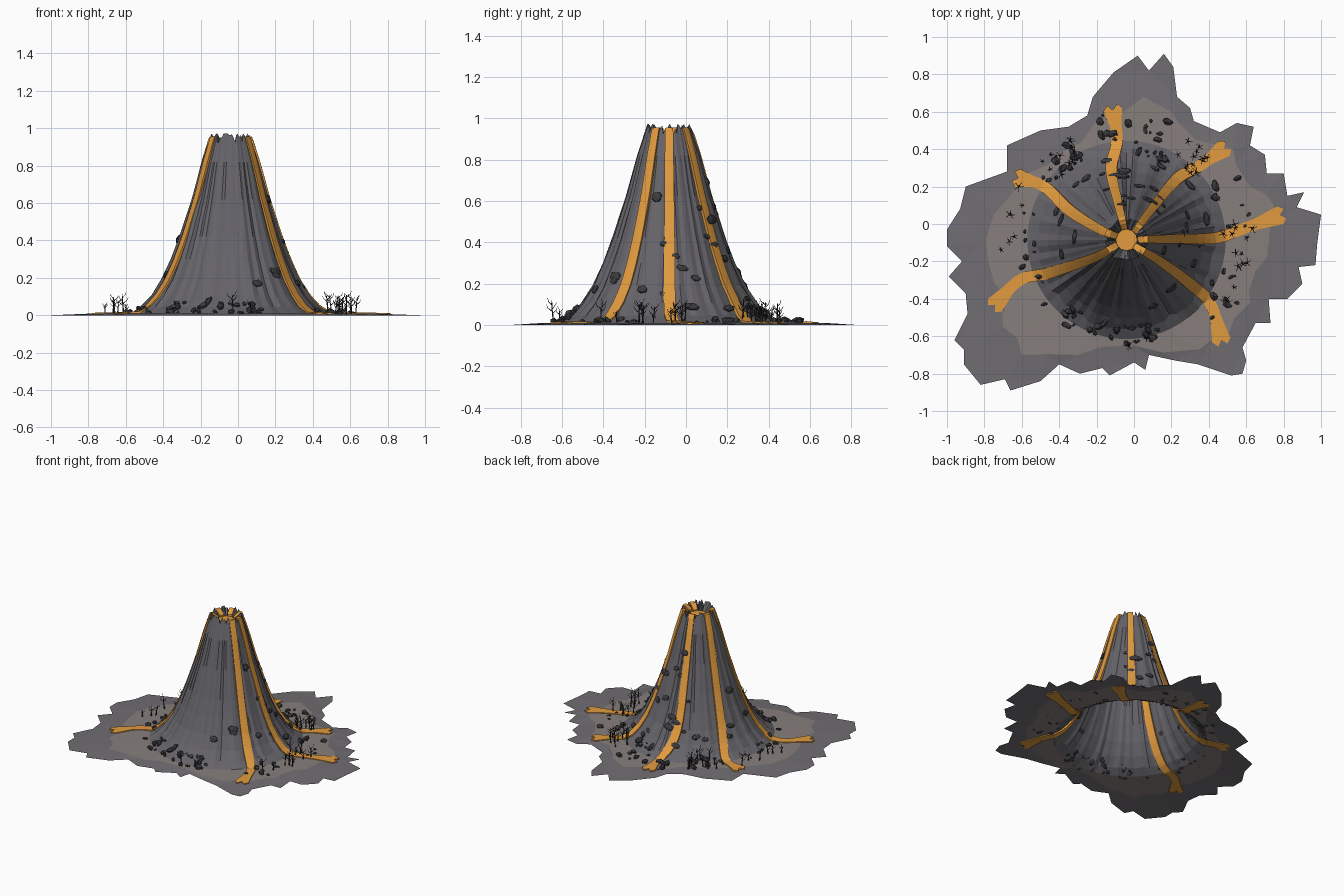
import bpy, bmesh, math, random
from mathutils import Vector, Matrix

if "Cube" in bpy.data.objects:
    bpy.data.objects.remove(bpy.data.objects["Cube"])

random.seed(7)
CX, CY = -0.04, -0.085
# slope profile (radius, height) shared by the cone, lava and rocks
SLOPE = [(0.108, 0.95), (0.15, 0.82), (0.205, 0.62), (0.27, 0.42), (0.315, 0.3),
         (0.365, 0.19), (0.42, 0.105), (0.475, 0.045), (0.53, 0.012)]


def height(r):
    pts = [(0, 0.905), (0.05, 0.91), (0.095, 0.945)] + SLOPE + [(0.7, 0.009), (1.2, 0.0)]
    for (r0, z0), (r1, z1) in zip(pts, pts[1:]):
        if r <= r1:
            return z0 + (z1 - z0) * (r - r0) / (r1 - r0)
    return 0.0


def ground_point(x, y):
    return Vector((x, y, height(math.hypot(x - CX, y - CY))))


def slope_normal(x, y):
    dx, dy = x - CX, y - CY
    r = max(math.hypot(dx, dy), 1e-4)
    if r < 0.1:
        return Vector((0, 0, 1))
    g = (height(r + 0.02) - height(r - 0.02)) / 0.04
    return Vector((-g * dx / r, -g * dy / r, 1)).normalized()


def material(name, col):
    m = bpy.data.materials.new(name)
    m.diffuse_color = (*col, 1)
    m.use_nodes = True
    m.node_tree.nodes["Principled BSDF"].inputs["Base Color"].default_value = m.diffuse_color
    return m


STONE = material("stone", (0.13, 0.125, 0.14))
ASH = material("ash", (0.24, 0.21, 0.20))
DIRT = material("dirt", (0.165, 0.155, 0.17))
LAVA = material("lava", (0.76, 0.33, 0.05))
DARK = material("dark_rock", (0.045, 0.045, 0.05))
WOOD = material("burnt_wood", (0.03, 0.027, 0.025))


def finish(bm, name, mat):
    for v in bm.verts:
        v.co.z = max(v.co.z, 0)
    me = bpy.data.meshes.new(name)
    bm.to_mesh(me)
    bm.free()
    me.materials.append(mat)
    ob = bpy.data.objects.new(name, me)
    bpy.context.collection.objects.link(ob)
    return ob


# lava paths seen from above, from the rim to the ends
PATHS = [[(0.02, -0.083), (0.2, -0.08), (0.43, -0.075), (0.57, -0.03), (0.79, 0.05)],
         [(0.0, -0.045), (0.11, 0.1), (0.23, 0.24), (0.35, 0.31), (0.49, 0.41)],
         [(-0.05, -0.03), (-0.09, 0.13), (-0.12, 0.29), (-0.09, 0.45), (-0.115, 0.62)],
         [(-0.09, -0.065), (-0.18, -0.03), (-0.34, 0.07), (-0.48, 0.2), (-0.63, 0.25)],
         [(-0.09, -0.11), (-0.2, -0.175), (-0.45, -0.26), (-0.61, -0.3), (-0.75, -0.44)],
         [(0.0, -0.115), (0.14, -0.2), (0.3, -0.32), (0.41, -0.43), (0.47, -0.63)]]
FLOW_ANGLES = [math.atan2(p[1][1] - CY, p[1][0] - CX) for p in PATHS]

# cone with gullies, a jagged rim and a crater
N = 84
bm = bmesh.new()
columns = []
gully = [random.uniform(-1, 1) for _ in range(N)]
for i in range(N):
    a = 2 * math.pi * i / N
    gap = min(abs((a - f + math.pi) % (2 * math.pi) - math.pi) for f in FLOW_ANGLES)
    notch = gap < 0.16
    rim = 0.925 if notch else random.choice([0.925, 0.95, 0.965, 0.972])
    col = []
    for k, (r, z) in enumerate(SLOPE):
        t = k / (len(SLOPE) - 1)
        rr = r + gully[i] * (0.004 + 0.009 * t) + random.uniform(-1, 1) * 0.004 * t
        if k == 0:
            z, rr = rim, r + (0.95 - rim) * 0.25
        if k == len(SLOPE) - 1:
            rr = r
        col.append(bm.verts.new((CX + rr * math.cos(a), CY + rr * math.sin(a), z)))
    for r, z in ((0.082, rim - 0.03), (0.05, 0.89)):
        col.insert(0, bm.verts.new((CX + r * math.cos(a), CY + r * math.sin(a), z)))
    columns.append(col)
for i in range(N):
    a, b = columns[i], columns[(i + 1) % N]
    for k in range(len(a) - 1):
        bm.faces.new((a[k], a[k + 1], b[k + 1], b[k]))
finish(bm, "volcano_cone", STONE)

# ground sheets: outer dirt and inner ash, open under the cone
OUTER = [(0.02, .9), (.08, .82), (.16, .91), (.21, .84), (.23, .68), (.3, .62), (.32, .55),
         (.46, .49), (.55, .54), (.64, .52), (.62, .42), (.7, .37), (.71, .27), (.8, .27),
         (.82, .15), (.91, .17), (.87, .09), (1, .05), (.98, -.1), (.97, -.22), (.88, -.23),
         (.9, -.32), (.82, -.4), (.72, -.4), (.73, -.53), (.65, -.53), (.58, -.66), (.6, -.73),
         (.58, -.8), (.52, -.81), (.34, -.75), (.22, -.73), (.08, -.7), (.06, -.78), (0, -.74),
         (-.13, -.81), (-.17, -.77), (-.29, -.8), (-.4, -.75), (-.5, -.84), (-.66, -.89),
         (-.69, -.83), (-.82, -.86), (-.91, -.75), (-.91, -.67), (-.96, -.62), (-.89, -.48),
         (-.9, -.37), (-.99, -.28), (-.92, -.2), (-1, -.12), (-1, -.03), (-.93, .08), (-.9, .2),
         (-.68, .28), (-.68, .42), (-.5, .5), (-.35, .52), (-.25, .58), (-.22, .68), (-.11, .81)]
INNER = [(.05, .68), (.2, .6), (.33, .45), (.53, .4), (.62, .2), (.75, .1), (.72, -.1), (.65, -.25),
         (.62, -.42), (.5, -.6), (.35, -.67), (0, -.65), (-.3, -.7), (-.6, -.7), (-.7, -.55),
         (-.67, -.4), (-.78, -.2), (-.75, .05), (-.55, .28), (-.4, .38), (-.2, .55)]
ash_edge = []
for (x, y), (x2, y2) in zip(INNER, INNER[1:] + INNER[:1]):
    ash_edge.append((x, y))
    ash_edge.append(((x + x2) / 2 + random.uniform(-.03, .03), (y + y2) / 2 + random.uniform(-.03, .03)))
base = [(CX + .53 * math.cos(2 * math.pi * i / N), CY + .53 * math.sin(2 * math.pi * i / N)) for i in range(N)]


def sheet(name, loops, mat):
    bm = bmesh.new()
    for pts, z in loops:
        vs = [bm.verts.new((x, y, z)) for x, y in pts]
        for a, b in zip(vs, vs[1:] + vs[:1]):
            bm.edges.new((a, b))
    bmesh.ops.triangle_fill(bm, use_beauty=True, edges=bm.edges[:], normal=(0, 0, 1))
    finish(bm, name, mat)


sheet("outer_ground", [(OUTER, 0.0), (ash_edge, 0.009)], DIRT)
sheet("ash_ground", [(ash_edge, 0.009), (base, 0.012)], ASH)


# lava ribbons following the slope
def spline(p, t):
    p = [2 * Vector(p[0]) - Vector(p[1])] + [Vector(q) for q in p] + [2 * Vector(p[-1]) - Vector(p[-2])]
    i = min(int(t), len(p) - 4)
    f = t - i
    a, b, c, d = p[i:i + 4]
    return 0.5 * (2 * b + (c - a) * f + (2 * a - 5 * b + 4 * c - d) * f * f + (3 * b - a - 3 * c + d) * f ** 3)


for n, path in enumerate(PATHS):
    bm = bmesh.new()
    rows, S = [], 44
    for s in range(S + 1):
        t = s / S
        c = spline(path, t * 4)
        d = (spline(path, min(t * 4 + 0.05, 4)) - spline(path, t * 4 - 0.05 if s else 0)).normalized()
        side = Vector((-d.y, d.x))
        w = 0.017 + 0.013 * min(t * 2, 1) + (0.022 * ((t - 0.85) / 0.15) if t > 0.85 else 0)
        row = []
        for j in range(5):
            q = c + side * w * (j / 2 - 1)
            if s == S:
                q += d * (0.018 if j % 2 else -0.012)
            nrm = slope_normal(q.x, q.y)
            lift = 0.009 if t < 0.7 else 0.006
            row.append((bm.verts.new(ground_point(q.x, q.y) + nrm * lift),
                        bm.verts.new(ground_point(q.x, q.y) - nrm * lift)))
        rows.append(row)
    for a, b in zip(rows, rows[1:]):
        for j in range(4):
            bm.faces.new((a[j][0], a[j + 1][0], b[j + 1][0], b[j][0]))
            bm.faces.new((a[j][1], b[j][1], b[j + 1][1], a[j + 1][1]))
        for j in (0, 4):
            bm.faces.new((a[j][0], b[j][0], b[j][1], a[j][1]))
    for r in (rows[0], rows[-1]):
        for j in range(4):
            bm.faces.new((r[j][0], r[j][1], r[j + 1][1], r[j + 1][0]))
    bmesh.ops.recalc_face_normals(bm, faces=bm.faces[:])
    finish(bm, f"lava_flow_{n + 1}", LAVA)

# lava pool in the crater
bm = bmesh.new()
bmesh.ops.create_circle(bm, cap_ends=True, segments=12, radius=0.058,
                        matrix=Matrix.Translation((CX, CY, 0.91)))
finish(bm, "lava_pool", LAVA)


# rocks: (first angle, last angle, min radius, max radius, count)
def spots(groups):
    for a0, a1, r0, r1, count in groups:
        for _ in range(count):
            a, r = math.radians(random.uniform(a0, a1)), random.uniform(r0, r1)
            yield CX + r * math.cos(a), CY + r * math.sin(a)


def rock(bm, x, y, size, flat, sink):
    nrm = slope_normal(x, y)
    m = (Matrix.Translation(ground_point(x, y) + nrm * size * sink)
         @ nrm.to_track_quat('Z', 'Y').to_matrix().to_4x4()
         @ Matrix.Rotation(random.uniform(0, 6.28) if flat > 0.5 else random.uniform(-.3, .3), 4, 'Z')
         @ Matrix.Diagonal((size * random.uniform(.9, 1.4), size * random.uniform(.6, .9), size * flat, 1)))
    new = bmesh.ops.create_icosphere(bm, subdivisions=1, radius=1, matrix=m)["verts"]
    for v in new:
        v.co += Vector([random.uniform(-.16, .16) * size * min(flat, 1) for _ in range(3)])


bm = bmesh.new()
for x, y in spots([(62, 105, .46, .7, 26), (110, 190, .47, .6, 20), (228, 290, .45, .56, 34),
                   (-45, 35, .5, .68, 20), (190, 228, .5, .62, 5)]):
    rock(bm, x, y, random.choice([.009, .012, .016, .021, .026]), 0.75, 0.35)
finish(bm, "boulders", DARK)
bm = bmesh.new()
for x, y in spots([(-30, 60, .2, .46, 13), (60, 150, .17, .45, 18), (150, 200, .25, .42, 4),
                   (-75, -45, .3, .42, 3)]):
    rock(bm, x, y, random.uniform(.018, .034), 0.35, 0.15)
finish(bm, "slope_slabs", DARK)


# burnt trees with a tapering trunk and bare branches
def stick(bm, a, b, r):
    d = b - a
    m = Matrix.Translation((a + b) / 2) @ d.to_track_quat('Z', 'Y').to_matrix().to_4x4()
    bmesh.ops.create_cone(bm, cap_ends=True, segments=4, radius1=r, radius2=r * .4, depth=d.length, matrix=m)


bm = bmesh.new()
for x, y in spots([(38, 62, .5, .64, 13), (118, 142, .48, .64, 11), (150, 185, .58, .68, 6),
                   (-32, 8, .52, .68, 13), (268, 285, .52, .6, 2)]):
    foot = ground_point(x, y)
    h = random.uniform(.04, .1)
    top = foot + Vector((random.uniform(-.12, .12), random.uniform(-.12, .12), 1)) * h
    stick(bm, foot, top, 0.0045)
    turn = random.uniform(0, 6.28)
    for k in range(5):
        a = turn + k * 2.4
        start = foot.lerp(top, .45 + .11 * k)
        mid = start + Vector((math.cos(a) * .22, math.sin(a) * .22, .16)) * h
        stick(bm, start, mid, 0.0028)
        stick(bm, mid, mid + Vector((math.cos(a + .5) * .1, math.sin(a + .5) * .1, .18)) * h, 0.0018)
finish(bm, "burnt_trees", WOOD)
